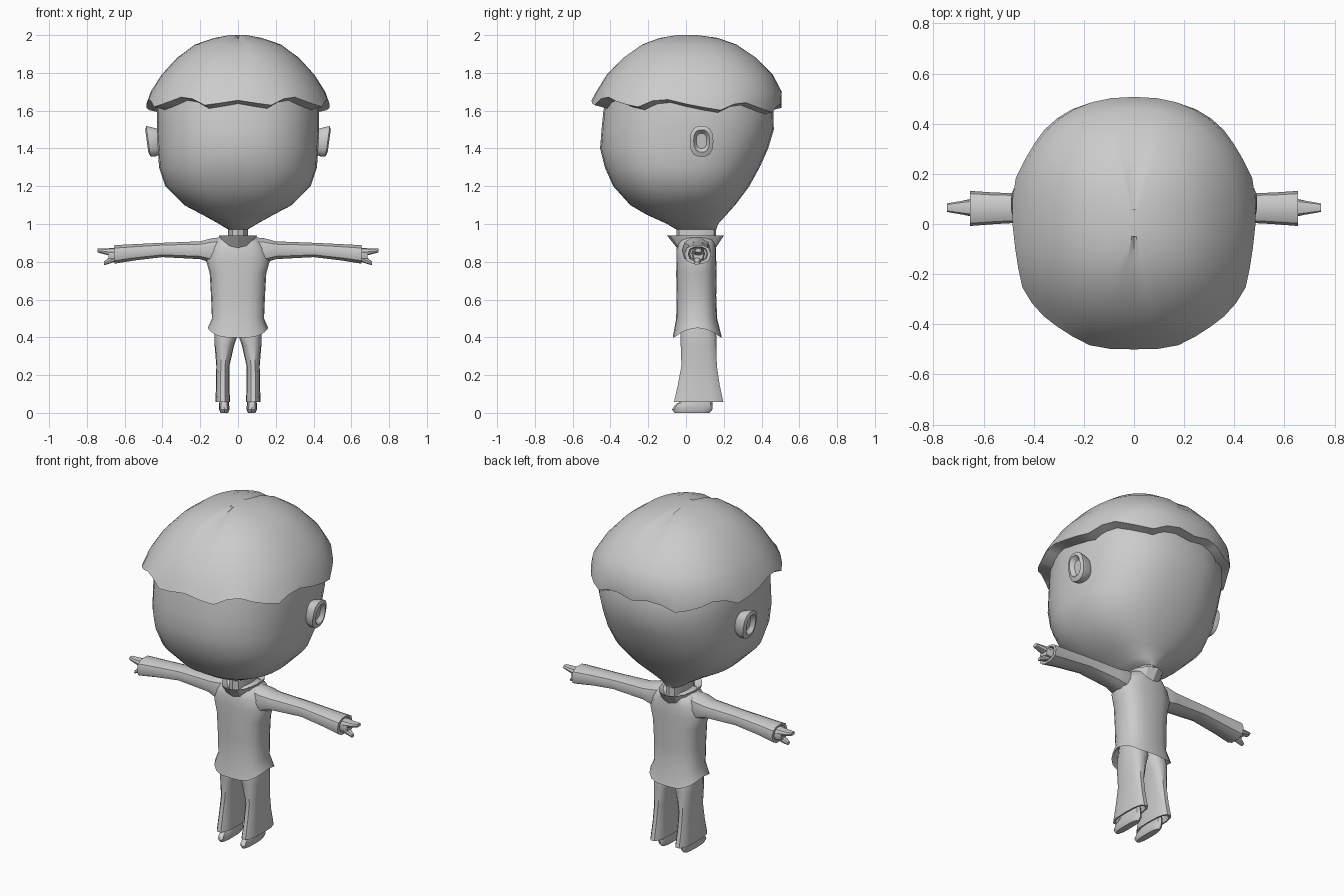
import bpy, bmesh, math
from mathutils import Vector

grey = bpy.data.materials.new("plain grey")
grey.diffuse_color = (0.6, 0.6, 0.6, 1)


def unit(n, e):
    """Points round a superellipse of exponent e."""
    pts = []
    for i in range(n):
        a = 2 * math.pi * i / n
        c, s = math.cos(a), math.sin(a)
        pts.append((math.copysign(abs(c) ** (2 / e), c), math.copysign(abs(s) ** (2 / e), s)))
    return pts


def ring_z(z, x0, x1, y0, y1, n=16, e=2.3):
    return [Vector(((x0 + x1) / 2 + u * (x1 - x0) / 2, (y0 + y1) / 2 + v * (y1 - y0) / 2, z))
            for u, v in unit(n, e)]


def ring_x(x, y0, y1, z0, z1, n=10, e=2.5):
    return [Vector((x, (y0 + y1) / 2 + u * (y1 - y0) / 2, (z0 + z1) / 2 + v * (z1 - z0) / 2))
            for u, v in unit(n, e)]


def loft(name, rings, flip=False, angle=40):
    bm = bmesh.new()
    loops = [[bm.verts.new((-p.x if flip else p.x, p.y, p.z)) for p in r] for r in rings]
    n = len(loops[0])
    for a, b in zip(loops, loops[1:]):
        for i in range(n):
            j = (i + 1) % n
            bm.faces.new((a[i], a[j], b[j], b[i]))
    bm.faces.new(loops[0])
    bm.faces.new(loops[-1])
    bmesh.ops.recalc_face_normals(bm, faces=bm.faces)
    me = bpy.data.meshes.new(name)
    bm.to_mesh(me)
    bm.free()
    me.materials.append(grey)
    ob = bpy.data.objects.new(name, me)
    bpy.context.collection.objects.link(ob)
    bpy.ops.object.select_all(action='DESELECT')
    ob.select_set(True)
    bpy.context.view_layer.objects.active = ob
    bpy.ops.object.shade_smooth_by_angle(angle=math.radians(angle))
    return ob


def pair(name, rings, angle=40):
    loft("right_" + name, rings, False, angle)
    loft("left_" + name, rings, True, angle)


# Head: z, half width, front y, back y
head = [(0.97, .05, -.05, .16), (1.0, .10, -.10, .17), (1.05, .19, -.21, .215),
        (1.10, .285, -.295, .26), (1.2, .385, -.385, .335), (1.3, .418, -.43, .39),
        (1.4, .425, -.455, .435), (1.5, .43, -.447, .465), (1.6, .43, -.437, .462),
        (1.68, .42, -.42, .44)]
loft("head", [ring_z(z, -w, w, a, b, 32, 2.35) for z, w, a, b in head], angle=60)

# Hair cap with a jagged hem and a centre parting
N = 40
hair = [(1.70, .40, -.40, .42), (1.62, .425, -.435, .45), (1.635, .485, -.50, .505),
        (1.70, .462, -.475, .507), (1.79, .405, -.42, .46), (1.88, .322, -.335, .375),
        (1.95, .228, -.235, .27), (1.985, .125, -.14, .17), (2.0, .045, -.05, .06)]
rings = [ring_z(z, -w, w, a, b, N, 2.3) for z, w, a, b in hair]
tooth = (0, -.015, -.025, .01, .02)
for k in (1, 2):
    for i, p in enumerate(rings[k]):
        half = abs((i - 30 + N // 2) % N - N // 2)
        t = tooth[half % 5]
        p.z += t - 0.04 * p.y
        if k == 2:
            p.x *= 1 - t * 0.6
            p.y *= 1 - t * 0.4 if p.y < 0 else 1
for r in rings[5:]:
    for p in r:
        if abs(p.x) < 0.004:
            p.z -= 0.014
loft("hair", rings)

# Ears, cupped and leaning outward at the top
ear = [(.40, .04, .13, 1.38, 1.50), (.45, .02, .145, 1.355, 1.515), (.475, .02, .145, 1.355, 1.52),
       (.483, .04, .125, 1.38, 1.50), (.46, .055, .11, 1.40, 1.48)]
rings = [ring_x(*r, n=14) for r in ear]
for r in rings:
    for p in r:
        p.x += (p.z - 1.44) * 0.14
pair("ear", rings)

# Neck
loft("neck", [ring_z(z, -.052, .052, -.05, .16, 12) for z in (.86, .93, 1.0)])

# Shirt body: z, half width, front y, back y; the hem dips at front and back
body = [(.52, .11, -.03, .14), (.46, .145, -.06, .18), (.45, .16, -.07, .19), (.50, .138, -.052, .165),
        (.62, .143, -.05, .16), (.74, .15, -.052, .162), (.81, .17, -.05, .16), (.87, .15, -.05, .16),
        (.915, .12, -.035, .15), (.932, .09, -.01, .12)]
rings = [ring_z(z, -w, w, a, b, 20, 2.6) for z, w, a, b in body]
for k in (1, 2):
    for p in rings[k]:
        p.z -= 0.05 * min(1, abs(p.y - .06) / .12) ** 2
loft("shirt_body", rings)

# Collar, flared open around the neck
collar = [(.87, .09, -.045, .155), (.938, .10, -.10, .20), (.925, .075, -.07, .175), (.89, .05, -.03, .14)]
loft("collar", [ring_z(z, -w, w, a, b, 12, 2) for z, w, a, b in collar], angle=30)

# Sleeves
sleeve = [(.06, .0, .11, .80, .935), (.14, -.02, .13, .79, .927), (.20, -.005, .125, .812, .91),
          (.40, .008, .122, .823, .902), (.55, .0, .125, .805, .895), (.655, -.008, .132, .788, .89),
          (.655, .012, .115, .802, .88), (.60, .02, .11, .81, .875)]
pair("sleeve", [ring_x(*r) for r in sleeve])

# Hands: palm, finger prong and thumb prong
pair("palm", [ring_x(*r, n=8) for r in
              [(.60, .03, .10, .81, .878), (.65, .03, .10, .803, .875), (.685, .038, .093, .808, .868)]])
pair("fingers", [ring_x(*r, n=8) for r in
                 [(.65, .032, .098, .825, .875), (.70, .04, .09, .838, .87), (.745, .048, .082, .85, .87)]])
pair("thumb", [ring_x(*r, n=8) for r in
               [(.64, .035, .085, .805, .845), (.68, .04, .08, .79, .825), (.71, .045, .07, .782, .80)]])

# Trouser legs, flared at the ankle
leg = [(.52, .0, .115, -.02, .14), (.41, .002, .125, -.032, .162), (.36, .02, .124, -.03, .163),
       (.25, .045, .115, -.026, .165), (.15, .046, .116, -.045, .18), (.058, .042, .12, -.066, .20),
       (.058, .05, .112, -.05, .185), (.10, .055, .107, -.03, .165)]
pair("trouser_leg", [ring_z(*r, n=14, e=2.6) for r in leg])

# Feet, sloping down to the toes
foot = [(.0, .052, .092, -.06, .125), (.018, .045, .10, -.075, .14), (.045, .047, .10, -.055, .14),
        (.065, .05, .098, -.02, .14), (.11, .055, .095, .0, .13)]
pair("foot", [ring_z(*r, n=12, e=2.6) for r in foot])
